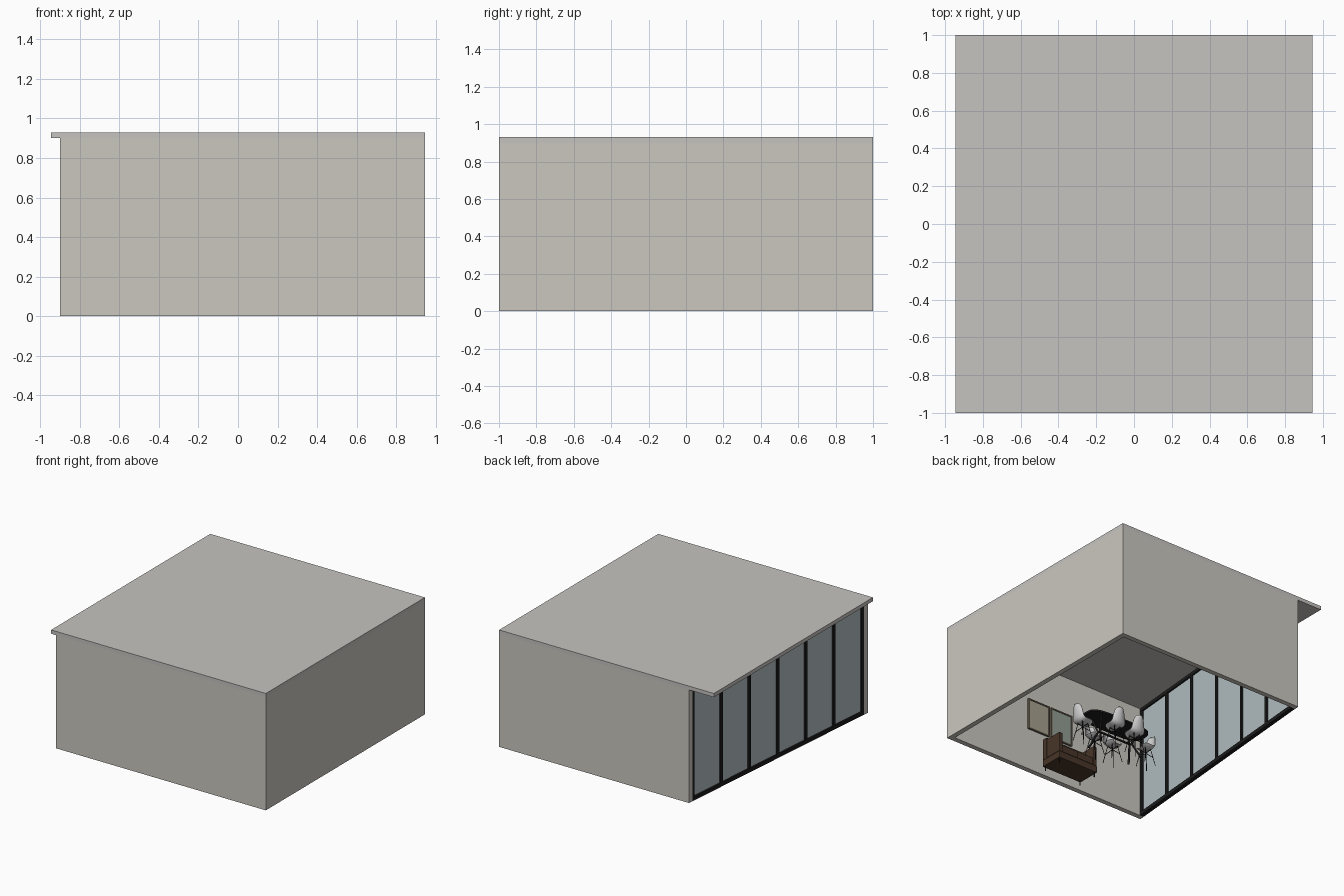
import bpy, bmesh, math
from mathutils import Vector, Matrix

if "Cube" in bpy.data.objects:
    bpy.data.objects.remove(bpy.data.objects["Cube"])


def material(name, r, g, b):
    m = bpy.data.materials.new(name)
    m.diffuse_color = (r, g, b, 1)
    m.use_nodes = True
    m.node_tree.nodes["Principled BSDF"].inputs["Base Color"].default_value = m.diffuse_color
    return m


WALL = material("plaster", 0.60, 0.575, 0.52)
ROOF = material("concrete", 0.56, 0.55, 0.53)
BLACK = material("black", 0.012, 0.012, 0.013)
GLASS = material("glass", 0.46, 0.53, 0.55)
WHITE = material("white_shell", 0.75, 0.74, 0.72)
LEATHER = material("leather", 0.065, 0.036, 0.022)
WOOD = material("picture_wood", 0.16, 0.13, 0.09)
ART_A = material("beige_print", 0.38, 0.35, 0.27)
ART_B = material("green_print", 0.29, 0.34, 0.29)


def add(name, data, mat):
    ob = bpy.data.objects.new(name, data)
    bpy.context.collection.objects.link(ob)
    if not data.materials:
        data.materials.append(mat)
    return ob


def prism(name, pts, z0, z1, mat):
    """Extrude a flat outline from z0 to z1."""
    bm = bmesh.new()
    face = bm.faces.new([bm.verts.new((x, y, z0)) for x, y in pts])
    top = bmesh.ops.extrude_face_region(bm, geom=[face])["geom"]
    bmesh.ops.translate(bm, vec=(0, 0, z1 - z0),
                        verts=[v for v in top if isinstance(v, bmesh.types.BMVert)])
    bmesh.ops.recalc_face_normals(bm, faces=bm.faces)
    me = bpy.data.meshes.new(name)
    bm.to_mesh(me)
    bm.free()
    return add(name, me, mat)


def box(name, x0, x1, y0, y1, z0, z1, mat, bevel=0):
    ob = prism(name, [(x0, y0), (x1, y0), (x1, y1), (x0, y1)], z0, z1, mat)
    if bevel:
        mod = ob.modifiers.new("soft_edges", "BEVEL")
        mod.width, mod.segments = bevel, 2
    return ob


def rods(name, paths, radius, mat):
    """Round bars along straight-segment paths."""
    cu = bpy.data.curves.new(name, "CURVE")
    cu.dimensions = "3D"
    cu.bevel_depth, cu.bevel_resolution, cu.use_fill_caps = radius, 1, True
    for path in paths:
        sp = cu.splines.new("POLY")
        sp.points.add(len(path) - 1)
        for p, co in zip(sp.points, path):
            p.co = (*co, 1)
    return add(name, cu, mat)


# Building shell: U-shaped walls open at the bottom, flat roof overhanging the glazing
prism("walls", [(-0.9, -1), (0.945, -1), (0.945, 1), (-0.727, 1),
                (-0.731, 0.96), (0.905, 0.96), (0.905, -0.96), (-0.896, -0.96)], 0, 0.9, WALL)
box("roof", -0.945, 0.945, -1, 1, 0.9, 0.93, ROOF)

# Slanted glazed side, built along a local axis and then placed
start, end = Vector((-0.88, -0.96, 0)), Vector((-0.714, 0.96, 0))
length = (end - start).length
place = Matrix.Translation(start) @ Matrix.Rotation(
    math.atan2(end.y - start.y, end.x - start.x), 4, "Z")
parts = [box("glass_panes", 0, length, -0.003, 0.003, 0.02, 0.88, GLASS),
         box("bottom_rail", 0, length, -0.016, 0.016, 0, 0.03, BLACK),
         box("top_rail", 0, length, -0.016, 0.016, 0.875, 0.9, BLACK)]
for i in range(7):
    c = 0.0125 + i * (length - 0.025) / 6
    parts.append(box(f"mullion_{i + 1}", c - 0.0125, c + 0.0125, -0.015, 0.015, 0.03, 0.875, BLACK))
for ob in parts:
    ob.matrix_world = place

# Pictures on the front wall
for name, x0, art in (("picture_right", 0.01, ART_A), ("picture_left", -0.205, ART_B)):
    x1, z0, z1, w = x0 + 0.2, 0.335, 0.587, 0.01
    box(name + "_print", x0 + w, x1 - w, -0.96, -0.95, z0 + w, z1 - w, art)
    box(name + "_frame_low", x0, x1, -0.96, -0.945, z0, z0 + w, WOOD)
    box(name + "_frame_high", x0, x1, -0.96, -0.945, z1 - w, z1, WOOD)
    box(name + "_frame_side_a", x0, x0 + w, -0.96, -0.945, z0 + w, z1 - w, WOOD)
    box(name + "_frame_side_b", x1 - w, x1, -0.96, -0.945, z0 + w, z1 - w, WOOD)

# Box sofa with its back to the front wall
X0, X1, Y0, Y1 = -0.26, 0.1, -0.92, -0.73
mid = (X0 + X1) / 2
box("sofa_base", X0, X1, Y0, Y1, 0.035, 0.09, LEATHER, 0.004)
box("sofa_back", X0, X1, Y0, Y0 + 0.045, 0.09, 0.265, LEATHER, 0.006)
box("sofa_arm_left", X0, X0 + 0.035, Y0 + 0.045, Y1, 0.09, 0.25, LEATHER, 0.006)
box("sofa_arm_right", X1 - 0.035, X1, Y0 + 0.045, Y1, 0.09, 0.25, LEATHER, 0.006)
box("sofa_cushion_left", X0 + 0.035, mid, Y0 + 0.045, Y1, 0.09, 0.15, LEATHER, 0.008)
box("sofa_cushion_right", mid, X1 - 0.035, Y0 + 0.045, Y1, 0.09, 0.15, LEATHER, 0.008)
rods("sofa_feet", [[(x, y, 0), (x, y, 0.04)] for x in (X0 + 0.015, X1 - 0.015)
                   for y in (Y0 + 0.015, Y1 - 0.015)], 0.005, BLACK)

# Dining table: rounded-rectangle top on two splayed trestles
TX, TY = -0.14, -0.385
outline = []
for i in range(48):
    a = 2 * math.pi * i / 48
    c, s = math.cos(a), math.sin(a)
    outline.append((TX + 0.28 * math.copysign(abs(c) ** 0.5, c),
                    TY + 0.105 * math.copysign(abs(s) ** 0.6, s)))
prism("table_top", outline, 0.232, 0.246, BLACK)
legs = []
for sx in (-1, 1):
    for sy in (-1, 1):
        legs.append([(TX + sx * 0.17, TY + sy * 0.05, 0.235), (TX + sx * 0.15, TY + sy * 0.012, 0.13),
                     (TX + sx * 0.19, TY + sy * 0.07, 0.008)])
legs.append([(TX - 0.15, TY, 0.13), (TX + 0.15, TY, 0.13)])
rods("table_legs", legs, 0.008, BLACK)

# Chair shell: rows of (y, z, half width), sides curling up then forward
ROWS = [(0.06, 0.137, 0.042), (0.045, 0.146, 0.056), (0.005, 0.142, 0.064), (-0.035, 0.144, 0.064),
        (-0.055, 0.165, 0.061), (-0.063, 0.205, 0.056), (-0.07, 0.245, 0.048), (-0.075, 0.278, 0.028)]
COLS = 7
bm = bmesh.new()
grid = []
for r, (y, z, w) in enumerate(ROWS):
    back = min(max((r - 2) / 3, 0), 1)
    row = []
    for k in range(COLS):
        t = 2 * k / (COLS - 1) - 1
        row.append(bm.verts.new((w * t, y + 0.022 * back * t * t, z + 0.02 * (1 - back) * t * t)))
    grid.append(row)
for a, b in zip(grid, grid[1:]):
    for k in range(COLS - 1):
        bm.faces.new((a[k], b[k], b[k + 1], a[k + 1])).smooth = True
shell = bpy.data.meshes.new("chair_shell")
bm.to_mesh(shell)
bm.free()

# Thin splayed chair legs with a cross brace
feet = [(0.05, 0.05), (-0.05, 0.05), (-0.05, -0.05), (0.05, -0.05)]
paths = [[(x * 0.5, y * 0.5, 0.142), (x, y, 0.003)] for x, y in feet]
paths += [[(x * 0.75, y * 0.75, 0.073), (-x * 0.5, -y * 0.5, 0.138)] for x, y in feet]

# Six chairs facing the table
leg_data = None
SPOTS = [(-0.05, -0.275, 180), (-0.235, -0.275, 180), (-0.045, -0.5, 0), (-0.215, -0.5, 0),
         (0.165, TY, 90), (-0.435, TY, -90)]
for i, (x, y, turn) in enumerate(SPOTS, 1):
    m = Matrix.Translation((x, y, 0)) @ Matrix.Rotation(math.radians(turn), 4, "Z")
    ob = add(f"chair_shell_{i}", shell, WHITE)
    ob.matrix_world = m
    ob.modifiers.new("thickness", "SOLIDIFY").thickness = 0.004
    ob.modifiers.new("smooth", "SUBSURF").levels = 1
    if leg_data is None:
        lg = rods("chair_legs_1", paths, 0.0025, BLACK)
        leg_data = lg.data
    else:
        lg = add(f"chair_legs_{i}", leg_data, BLACK)
    lg.matrix_world = m
